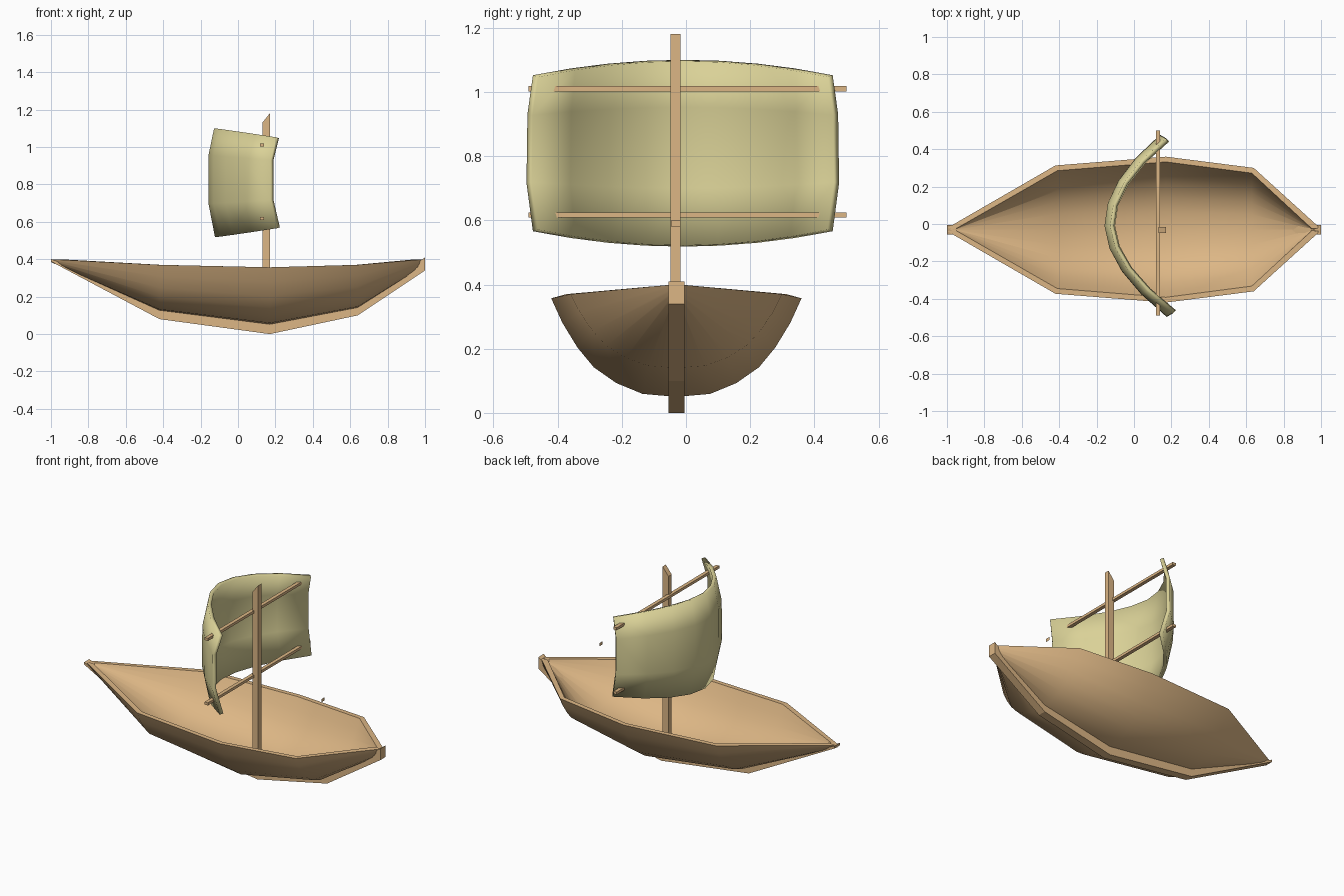
import bpy, bmesh, math

if "Cube" in bpy.data.objects:
    bpy.data.objects.remove(bpy.data.objects["Cube"])

YC = -0.03  # centreline of the boat


def material(name, rgb):
    m = bpy.data.materials.new(name)
    m.diffuse_color = (*rgb, 1)
    m.use_nodes = True
    m.node_tree.nodes["Principled BSDF"].inputs["Base Color"].default_value = m.diffuse_color
    return m


WOOD = material("light wood", (0.72, 0.47, 0.235))
CLOTH = material("sail cloth", (0.70, 0.64, 0.31))


def add_object(name, verts, faces, mat, smooth=None):
    me = bpy.data.meshes.new(name)
    me.from_pydata(verts, [], faces)
    bm = bmesh.new()
    bm.from_mesh(me)
    bmesh.ops.recalc_face_normals(bm, faces=bm.faces)
    bm.to_mesh(me)
    bm.free()
    me.materials.append(mat)
    ob = bpy.data.objects.new(name, me)
    bpy.context.collection.objects.link(ob)
    if smooth:
        bpy.ops.object.select_all(action='DESELECT')
        ob.select_set(True)
        bpy.context.view_layer.objects.active = ob
        bpy.ops.object.shade_smooth_by_angle(angle=math.radians(smooth))
    return ob


def loft(rings):
    """Closed rings joined lengthwise, with capped ends."""
    n = len(rings[0])
    verts = [v for r in rings for v in r]
    faces = [(i * n + j, i * n + (j + 1) % n, (i + 1) * n + (j + 1) % n, (i + 1) * n + j)
             for i in range(len(rings) - 1) for j in range(n)]
    faces += [tuple(range(n)), tuple(range(len(verts) - n, len(verts)))]
    return verts, faces


def box(name, lo, hi, mat):
    rings = [[(x, lo[1], lo[2]), (x, hi[1], lo[2]), (x, hi[1], hi[2]), (x, lo[1], hi[2])]
             for x in (lo[0], hi[0])]
    return add_object(name, *loft(rings), mat)


# Hull: half profile (width, depth) mirrored and lofted through five stations
half = [(1, 0), (0.91, 0.25), (0.79, 0.5), (0.66, 0.70), (0.48, 0.86), (0.27, 0.97), (0, 1)]
profile = half + [(-w, d) for w, d in half[-2::-1]]
# outer x, half width, rim z, bottom z, inner x, inner half width, inner bottom z
stations = [(-1.0, 0.008, 0.40, 0.385, -0.95, 0.006, 0.385),
            (-0.42, 0.343, 0.37, 0.125, -0.41, 0.315, 0.155),
            (0.17, 0.390, 0.357, 0.05, 0.17, 0.362, 0.08),
            (0.64, 0.330, 0.37, 0.14, 0.63, 0.302, 0.17),
            (0.995, 0.008, 0.40, 0.365, 0.95, 0.006, 0.37)]
rings = []
for xo, wo, zt, zo, xi, wi, zi in stations:
    outer = [(xo, YC + w * wo, zt - d * (zt - zo)) for w, d in profile]
    inner = [(xi, YC + w * wi, zt - d * (zt - zi)) for w, d in reversed(profile)]
    rings.append(outer + inner)
add_object("hull", *loft(rings), WOOD, 40)

# Keel: flat strip following the bottom line
keel = [(-1.0, 0.388, 0.402), (-0.42, 0.08, 0.15), (0.17, 0.0, 0.075),
        (0.64, 0.10, 0.165), (1.0, 0.34, 0.41)]
k = 0.025
add_object("keel", *loft([[(x, YC - k, b), (x, YC + k, b), (x, YC + k, t), (x, YC - k, t)]
                          for x, b, t in keel]), WOOD)

# Mast with slanted top
mast = box("mast", (0.13, -0.048, 0.06), (0.17, -0.017, 1.18), WOOD)
for v in mast.data.vertices:
    if v.co.z > 1 and v.co.x < 0.15:
        v.co.z = 1.13

# Yards
for name, z in (("upper_yard", 1.01), ("lower_yard", 0.617)):
    box(name, (0.118, -0.49, z - 0.008), (0.14, 0.50, z + 0.008), WOOD)

# Small loose tab behind the mast
add_object("loose_tab", [(0.595, -0.047, 0.58), (0.595, -0.017, 0.58),
                         (0.595, -0.017, 0.60), (0.595, -0.047, 0.60)], [(0, 1, 2, 3)], WOOD)

# Sail: billowing sheet, rows in height and columns across
N = 8
rows = [(-1, 0.035, 0.0), (-0.38, 0.0, 0.02), (0.5, 0.0, 0.017), (1, 0.03, 0.0)]
verts, faces = [], []
for v, curl, bulge in rows:
    for j in range(N + 1):
        t = 2 * j / N - 1
        x = -0.158 + 0.315 * abs(t) ** 1.9 - 0.018 * t + curl
        y = -0.01 + t * (0.467 + bulge)
        z = 0.809 + v * (0.291 - 0.048 * t * t)
        verts.append((x, y, z))
for i in range(len(rows) - 1):
    for j in range(N):
        a = i * (N + 1) + j
        faces.append((a, a + 1, a + N + 2, a + N + 1))
sail = add_object("sail", verts, faces, CLOTH, 40)
# thicken towards the hollow (+x) side
inward = 1 if sail.data.polygons[N + N // 2].normal.x > 0 else -1
mod = sail.modifiers.new("thickness", 'SOLIDIFY')
mod.thickness = 0.022
mod.offset = inward
